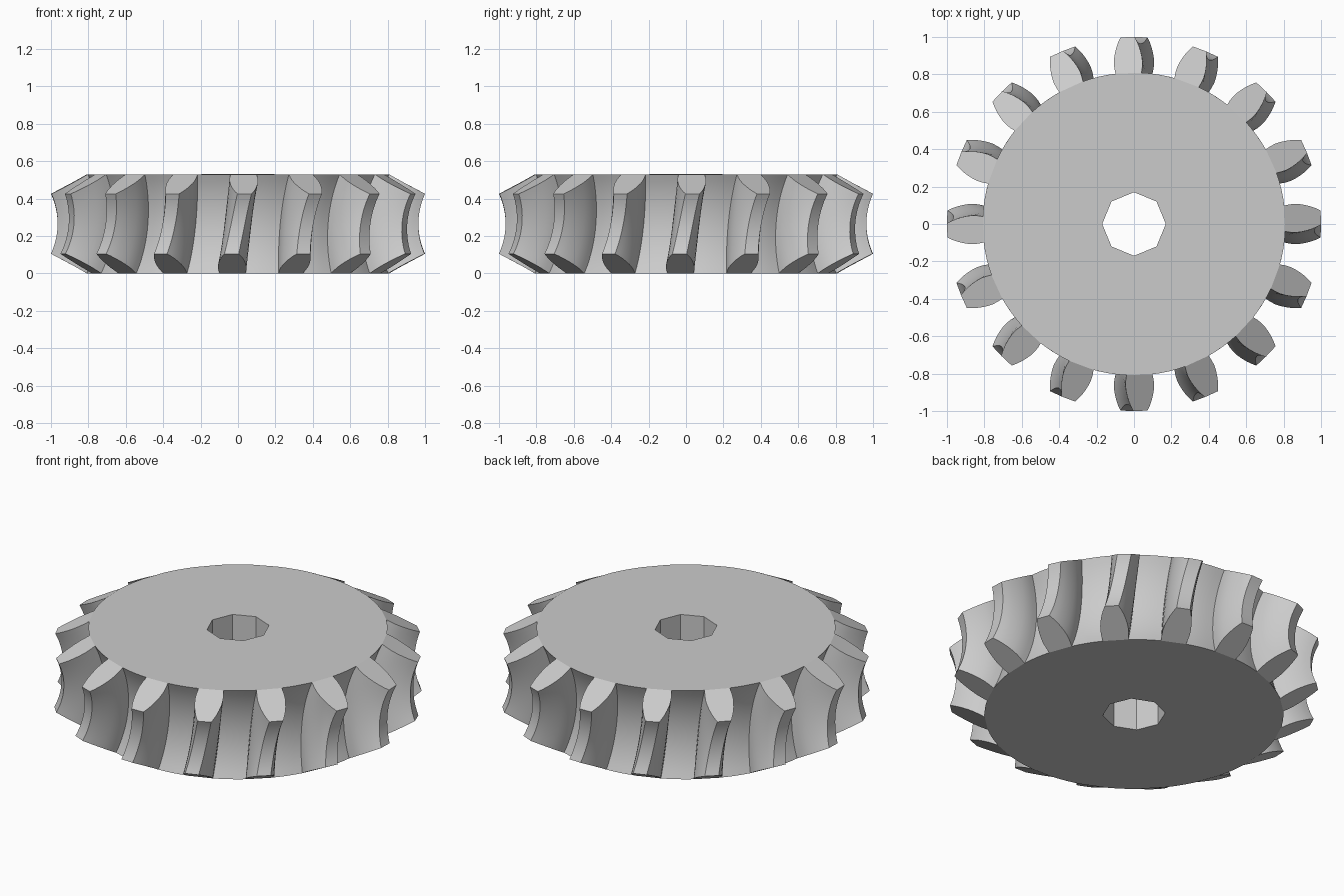
import bpy, bmesh
from math import sin, cos, pi, radians

cube = bpy.data.objects.get("Cube")
if cube:
    bpy.data.objects.remove(cube, do_unlink=True)

TEETH = 16
MID_Z = 0.265          # half of the wheel's thickness
THROAT_R = 1.348       # distance to the centre of the hollow throat
ROOT_D, TIP_D = 0.60, 0.383
ROOT_ARC, TIP_ARC = 0.457, 0.432
TWIST = 0.08           # slant of the teeth along the throat
BORE_R = 0.17
ROWS = 14
GAP_STEPS = 4
# Half width of a tooth at (share of height, width), root to tip
FLANK = [(0, 0.086), (0.15, 0.089), (0.3, 0.0885), (0.45, 0.083),
         (0.6, 0.074), (0.75, 0.063), (0.88, 0.051), (1, 0.038)]

bm = bmesh.new()


def throat_vert(height, angle, s):
    """Vertex at a share of tooth height, wheel angle and throat position s in -1..1."""
    d = ROOT_D + (TIP_D - ROOT_D) * height
    arc = s * (ROOT_ARC + (TIP_ARC - ROOT_ARC) * height)
    r = THROAT_R - d * cos(arc)
    a = angle + TWIST * arc
    return bm.verts.new((r * cos(a), r * sin(a), MID_Z + d * sin(arc)))


# Outline of one tooth and the gap after it
pitch = 2 * pi / TEETH
base = FLANK[0][1]
outline = [(h, -w) for h, w in FLANK] + [(h, w) for h, w in reversed(FLANK)]
tooth_count = len(outline)
gap = pitch - 2 * base
outline += [(0, base + gap * i / GAP_STEPS) for i in range(1, GAP_STEPS)]

# Toothed rim, row by row across the throat
rows = []
for j in range(ROWS + 1):
    s = 2 * j / ROWS - 1
    rows.append([throat_vert(h, k * pitch + a, s)
                 for k in range(TEETH) for h, a in outline])
n = len(rows[0])
for low, high in zip(rows, rows[1:]):
    for i in range(n):
        k = (i + 1) % n
        bm.faces.new((low[i], low[k], high[k], high[i]))

# Bevelled tooth ends
for row in (rows[0], rows[-1]):
    for k in range(TEETH):
        start = k * len(outline)
        bm.faces.new(row[start:start + tooth_count])

# Eight-sided bore
rings = [[bm.verts.new((BORE_R * cos(i * pi / 4), BORE_R * sin(i * pi / 4), z))
          for i in range(8)] for z in (0, 2 * MID_Z)]
for i in range(8):
    k = (i + 1) % 8
    bm.faces.new((rings[0][k], rings[0][i], rings[1][i], rings[1][k]))

# Flat sides between the rim and the bore
for top in (False, True):
    edges = [e for e in bm.edges if e.is_boundary
             and (e.verts[0].co.z > MID_Z) == top]
    bmesh.ops.triangle_fill(bm, edges=edges, use_beauty=True,
                            normal=(0, 0, 1 if top else -1))
bmesh.ops.recalc_face_normals(bm, faces=bm.faces)

mesh = bpy.data.meshes.new("worm_wheel")
bm.to_mesh(mesh)
bm.free()
wheel = bpy.data.objects.new("worm_wheel", mesh)
bpy.context.collection.objects.link(wheel)

# Plain grey metal
grey = bpy.data.materials.new("plain_grey")
grey.use_nodes = True
colour = (0.6, 0.6, 0.6, 1)
grey.diffuse_color = colour
grey.node_tree.nodes["Principled BSDF"].inputs["Base Color"].default_value = colour
mesh.materials.append(grey)

bpy.ops.object.select_all(action='DESELECT')
wheel.select_set(True)
bpy.context.view_layer.objects.active = wheel
bpy.ops.object.shade_smooth_by_angle(angle=radians(25))
